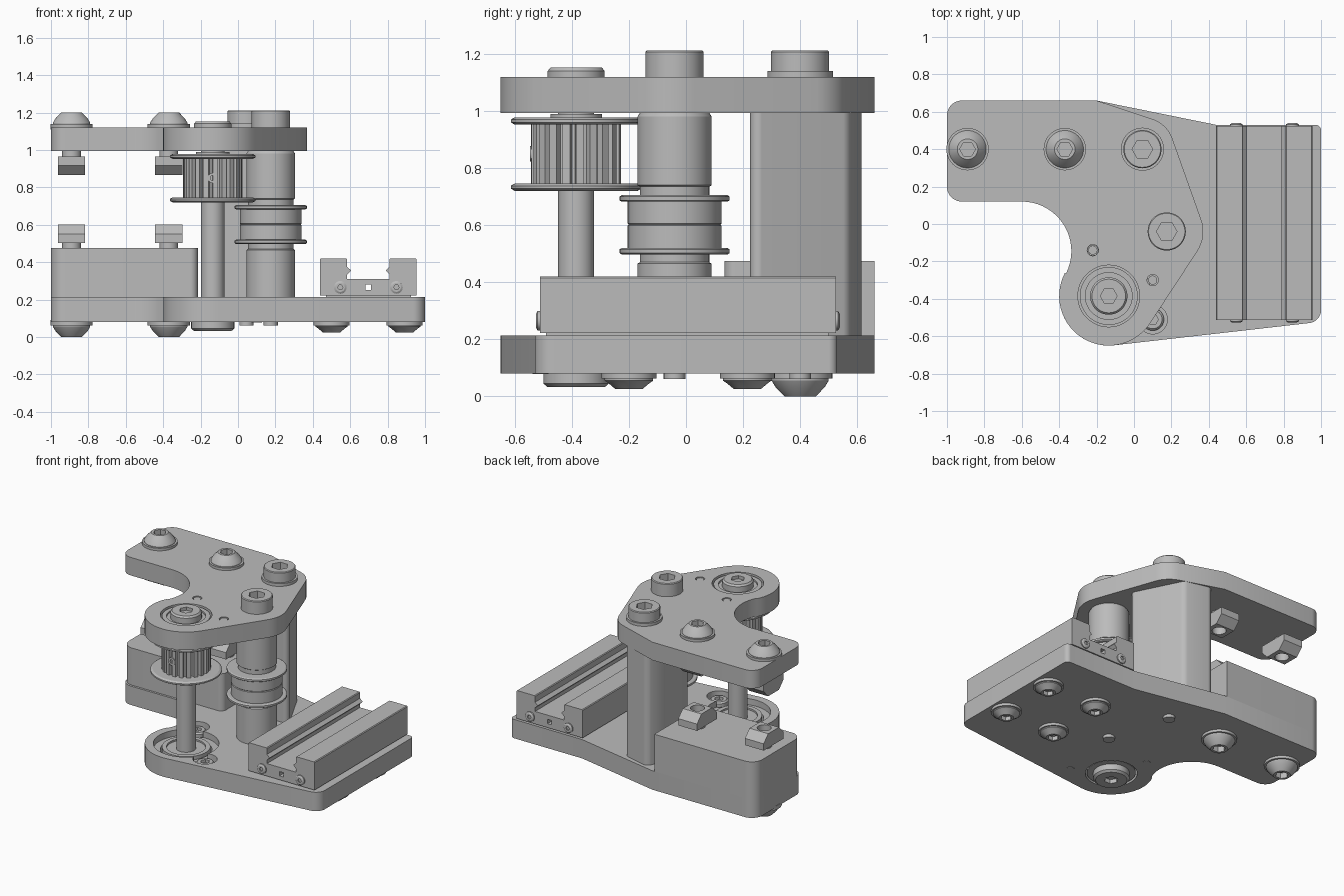
import bpy, bmesh, math
from math import pi, cos, sin, radians

if "Cube" in bpy.data.objects:
    bpy.data.objects.remove(bpy.data.objects["Cube"], do_unlink=True)

GREY = (0.5, 0.5, 0.5, 1.0)
steel = bpy.data.materials.new("plain_grey")
steel.use_nodes = True
steel.diffuse_color = GREY
steel.node_tree.nodes["Principled BSDF"].inputs["Base Color"].default_value = GREY
parts = []


def loft(name, rings, loc=(0, 0, 0), rot=(0, 0, 0)):
    """Skin a stack of equal rings and cap both ends."""
    bm = bmesh.new()
    loops = [[bm.verts.new(p) for p in ring] for ring in rings]
    n = len(loops[0])
    for a, b in zip(loops, loops[1:]):
        for i in range(n):
            j = (i + 1) % n
            bm.faces.new((a[i], a[j], b[j], b[i]))
    bm.faces.new(loops[0][::-1])
    bm.faces.new(loops[-1])
    bmesh.ops.recalc_face_normals(bm, faces=bm.faces)
    mesh = bpy.data.meshes.new(name)
    bm.to_mesh(mesh)
    bm.free()
    mesh.materials.append(steel)
    obj = bpy.data.objects.new(name, mesh)
    obj.location, obj.rotation_euler = loc, rot
    bpy.context.collection.objects.link(obj)
    parts.append(obj)
    return obj


def prism(name, outline, z0, z1, **kw):
    return loft(name, [[(x, y, z) for x, y in outline] for z in (z0, z1)], **kw)


def ring(r, z, hexed=False, n=48):
    pts = []
    for i in range(n):
        a = 2 * pi * i / n
        k = r * cos(pi / 6) / cos(a % (pi / 3) - pi / 6) if hexed else r
        pts.append((k * cos(a), k * sin(a), z))
    return pts


def lathe(name, profile, x=0, y=0, z=0, flip=1, rot=(0, 0, 0)):
    rings = [ring(p[0], p[1] * flip, len(p) > 2) for p in profile]
    return loft(name, rings, (x, y, z), rot)


def cyl(name, r, z0, z1, x, y):
    return lathe(name, [(r, z0), (r, z1)], x, y)


def arc(cx, cy, r, a0, a1):
    n = max(3, int(abs(a1 - a0) / 6))
    angles = [radians(a0 + (a1 - a0) * i / n) for i in range(n + 1)]
    return [(cx + r * cos(a), cy + r * sin(a)) for a in angles]


def cut(target, *cutters):
    bpy.context.view_layer.objects.active = target
    for c in cutters:
        c.hide_render = True
        m = target.modifiers.new("cut", "BOOLEAN")
        m.operation, m.object = "DIFFERENCE", c
        bpy.ops.object.modifier_apply(modifier=m.name)
        parts.remove(c)
        bpy.data.objects.remove(c, do_unlink=True)


# Key axes
SX, SY = -0.135, -0.385            # drive shaft
IX, IY = 0.175, -0.04              # idler
PX, PY = 0.045, 0.4                # post bolt
CLAMPS = (-0.89, -0.37)            # clamp screws, at PY
PINS = ((-0.22, -0.14), (0.1, -0.3))
BORES = ((-0.22, -0.14), (0.1, -0.51))

# Plates sharing the left arm and round lobe
arm = arc(-0.92, 0.58, 0.08, 90, 180) + arc(-0.92, 0.2, 0.08, 180, 270) \
    + arc(-0.6, -0.145, 0.265, 90, -27)
top_edge = arm + arc(SX, SY, 0.265, 152, 327) + arc(IX, IY, 0.195, -33, 20) \
    + arc(PX, PY, 0.17, 20, 70) + [(-0.2, 0.66)]
base_edge = arm + arc(SX, SY, 0.265, 152, 276) + arc(0.93, -0.46, 0.07, -84, 0) \
    + arc(0.97, 0.5, 0.03, 0, 90) + [(0.44, 0.53), (-0.2, 0.66)]
top_plate = prism("top_plate", top_edge, 0.993, 1.12)
base_plate = prism("base_plate", base_edge, 0.08, 0.213)
cut(top_plate, cyl("bearing_hole", 0.165, 0.9, 1.2, SX, SY),
    *[cyl("pin_hole", 0.03, 0.9, 1.2, x, y) for x, y in PINS])
cut(base_plate, cyl("bearing_hole", 0.165, 0, 0.3, SX, SY),
    cyl("bearing_pocket", 0.21, 0.17, 0.3, SX, SY),
    *[cyl("counterbore", 0.078, 0.16, 0.3, x, y) for x, y in BORES])

# Bearings and retaining screws in the plates
for name, z0, z1 in (("upper_bearing", 1.0, 1.112), ("lower_bearing", 0.085, 0.19)):
    b = cyl(name, 0.155, z0, z1, SX, SY)
    cut(b, cyl("race_groove", 0.125, z1 - 0.012, z1 + 0.1, SX, SY))
for x, y in BORES:
    lathe("bearing_screw", [(0.028, 0.078), (0.028, 0.15), (0.06, 0.15), (0.06, 0.185),
                            (0.05, 0.195), (0.03, 0.195, 1), (0.03, 0.175, 1)], x, y)
for x, y in PINS:
    cyl("plate_pin", 0.024, 0.995, 1.116, x, y)

# Riser block under the clamp
riser = arc(-0.92, 0.58, 0.08, 90, 180) + arc(-0.92, 0.215, 0.08, 180, 270) \
    + arc(-0.255, 0.175, 0.04, 270, 360) + [(-0.215, 0.66)]
prism("riser_block", riser, 0.213, 0.475)

# Support post
post = arc(-0.16, 0.245, 0.02, 180, 270) + arc(0.19, 0.255, 0.03, 270, 380) \
    + arc(0.03, 0.53, 0.05, 20, 80) + arc(-0.1, 0.565, 0.05, 90, 145) + [(-0.18, 0.49)]
prism("support_post", post, 0.213, 0.993)

# Cap screws through the top plate, with their ends below the base
for x, y in ((PX, PY), (IX, IY)):
    lathe("cap_screw", [(0.102, 1.11), (0.102, 1.207), (0.097, 1.212),
                        (0.055, 1.212, 1), (0.055, 1.16, 1)], x, y)
    cyl("screw_end", 0.038, 0.06, 0.1, x, y)
lathe("post_washer", [(0.115, 1.115), (0.115, 1.14)], PX, PY)

# Idler column and flanged roller
lathe("idler_column", [(0.13, 0.213), (0.13, 0.465), (0.122, 0.47), (0.122, 0.735),
                       (0.13, 0.74), (0.13, 0.98), (0.122, 0.993)], IX, IY)
lathe("idler_roller", [(0.185, 0.497), (0.193, 0.502), (0.193, 0.515), (0.185, 0.52),
                       (0.165, 0.52), (0.165, 0.598), (0.161, 0.602), (0.165, 0.606),
                       (0.165, 0.682), (0.185, 0.682), (0.193, 0.687), (0.193, 0.7),
                       (0.185, 0.705)], IX, IY)

# Drive shaft with its end heads
cyl("drive_shaft", 0.063, 0.06, 1.13, SX, SY)
lathe("shaft_head_top", [(0.1, 1.1), (0.1, 1.14), (0.09, 1.152),
                         (0.045, 1.152, 1), (0.045, 1.12, 1)], SX, SY)
lathe("shaft_head_bottom", [(0.115, -0.1), (0.115, -0.045), (0.1, -0.032),
                            (0.045, -0.032, 1), (0.045, -0.06, 1)], SX, SY, flip=-1)

# Toothed pulley between flanges
TEETH = 20
gear = []
for i in range(TEETH):
    for f, r in ((0, 0.158), (0.55, 0.158), (0.65, 0.132), (0.9, 0.132)):
        a = 2 * pi * (i + f) / TEETH
        gear.append((r * cos(a), r * sin(a)))
prism("pulley_teeth", gear, 0.74, 0.96, loc=(SX, SY, 0))
for z in (0.733, 0.965):
    lathe("pulley_flange", [(0.215, -0.013), (0.229, -0.005), (0.229, 0.005),
                            (0.215, 0.013)], SX, SY, z)
lathe("pulley_hub", [(0.09, 0.97), (0.09, 0.99)], SX, SY)
lathe("set_screw", [(0.027, 0.1), (0.027, 0.162), (0.014, 0.162, 1), (0.014, 0.15, 1)],
      SX, SY, 0.85, rot=(pi / 2, 0, 0))


# Button screws
def button_screw(x, y, z, flip, r, h):
    lathe("washer", [(r * 1.13, -0.01), (r * 1.13, 0.018)], x, y, z, flip)
    lathe("button_screw", [(r, 0), (r, 0.025), (r * 0.86, h * 0.6), (r * 0.55, h),
                           (r * 0.42, h, 1), (r * 0.42, h * 0.5, 1)], x, y, z, flip)


for x in CLAMPS:
    button_screw(x, PY, 1.12, 1, 0.1, 0.08)
    button_screw(x, PY, 0.08, -1, 0.1, 0.08)
for x in (0.5, 0.89):
    for y in (-0.2, 0.215):
        button_screw(x, y, 0.08, -1, 0.085, 0.055)

# Facing pairs of slot nuts
for x in CLAMPS:
    for z, s in ((0.475, 1), (0.993, -1)):
        lathe("nut_stub", [(0.05, -0.005), (0.05, 0.05)], x, PY, z, s)
        shape = [(-0.11, 0.027), (0.11, 0.027), (0.11, 0.075), (0.06, 0.127),
                 (-0.06, 0.127), (-0.11, 0.075)]
        nut = prism("slot_nut", [(u, v * s) for u, v in shape], -0.073, 0.073,
                    loc=(x, PY, z), rot=(pi / 2, 0, pi / 2))
        cut(nut, lathe("nut_bore", [(0.045, 0.06), (0.045, 0.2)], x, PY, z, s))

# Slide rail: mirrored channel section with pointed inner ribs
MID = 0.697
half = [(0.258, 0.222), (0.258, 0.415), (0.253, 0.42), (0.118, 0.42), (0.113, 0.415),
        (0.113, 0.375), (0.092, 0.355), (0.113, 0.335), (0.113, 0.31)]
section = [(MID + u, v) for u, v in half] + [(MID - u, v) for u, v in half[::-1]]
rail = prism("slide_rail", section, -0.525, 0.512, rot=(pi / 2, 0, 0))
cut(rail, prism("end_hole", [(MID - 0.015, 0.25), (MID + 0.015, 0.25),
                             (MID + 0.015, 0.28), (MID - 0.015, 0.28)],
                -0.6, 0.6, rot=(pi / 2, 0, 0)))
prism("rail_foot", [(0.47, -0.49), (0.925, -0.49), (0.925, 0.5), (0.47, 0.5)], 0.21, 0.225)
for x in (0.547, 0.847):
    for y, turn in ((-0.512, pi / 2), (0.525, -pi / 2)):
        lathe("rail_end_screw", [(0.034, -0.01), (0.034, 0.008), (0.024, 0.014),
                                 (0.014, 0.014, 1), (0.014, 0.004, 1)],
              x, y, 0.265, rot=(turn, 0, 0))

# Smooth the curved sides, keep edges crisp
bpy.ops.object.select_all(action="DESELECT")
for obj in parts:
    obj.select_set(True)
bpy.context.view_layer.objects.active = parts[0]
bpy.ops.object.shade_smooth_by_angle(angle=radians(28))
